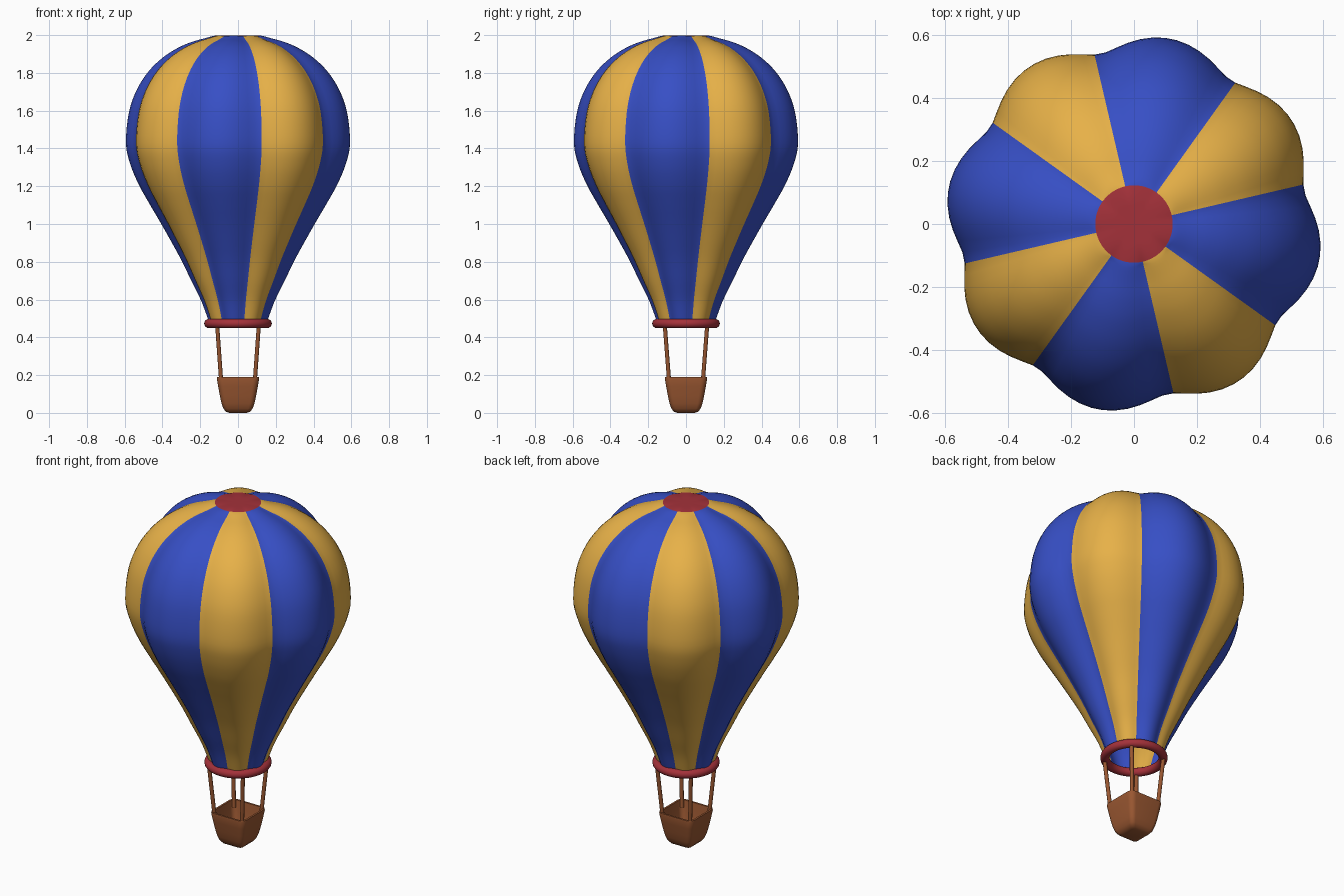
import bpy, bmesh, math
from mathutils import Vector

if "Cube" in bpy.data.objects:
    bpy.data.objects.remove(bpy.data.objects["Cube"])


def material(name, rgb):
    m = bpy.data.materials.new(name)
    m.diffuse_color = (*rgb, 1)
    m.use_nodes = True
    m.node_tree.nodes["Principled BSDF"].inputs["Base Color"].default_value = m.diffuse_color
    return m


BLUE = material("blue cloth", (0.038, 0.078, 0.56))
GOLD = material("gold cloth", (0.80, 0.44, 0.065))
RED = material("dark red", (0.37, 0.031, 0.042))
BROWN = material("wicker brown", (0.32, 0.095, 0.031))


def make_object(name, bm, mats, angle=40):
    me = bpy.data.meshes.new(name)
    bmesh.ops.recalc_face_normals(bm, faces=bm.faces)
    bm.to_mesh(me)
    bm.free()
    for m in mats:
        me.materials.append(m)
    ob = bpy.data.objects.new(name, me)
    bpy.context.collection.objects.link(ob)
    bpy.ops.object.select_all(action='DESELECT')
    bpy.context.view_layer.objects.active = ob
    ob.select_set(True)
    bpy.ops.object.shade_smooth_by_angle(angle=math.radians(angle))
    return ob


def smooth_profile(pts, steps):
    """Catmull-Rom curve through (radius, height) points."""
    p = [Vector(q) for q in pts]
    p = [2 * p[0] - p[1]] + p + [2 * p[-1] - p[-2]]
    out = []
    for i in range(1, len(p) - 2):
        a, b, c, d = p[i - 1:i + 3]
        for s in range(steps):
            t = s / steps
            out.append(0.5 * (2 * b + (c - a) * t + (2 * a - 5 * b + 4 * c - d) * t * t
                              + (3 * b - a - 3 * c + d) * t ** 3))
    return out + [p[-2]]


def loft(bm, rings):
    """Quads between successive closed rings."""
    vs = [[bm.verts.new(co) for co in r] for r in rings]
    for a, b in zip(vs, vs[1:]):
        n = len(a)
        for i in range(n):
            bm.faces.new((a[i], a[(i + 1) % n], b[(i + 1) % n], b[i]))
    return vs


# Envelope: eight bulging gores, tapered skirt below, full rounded crown above
SEG, LOBE0, CAP_R = 96, math.radians(78.75), 0.123
POW, SOFT = 2 / 2.25, 0.07
dome = [(0.576 * math.cos(t) ** POW, 1.43 + 0.57 * math.sin(t) ** POW)
        for t in (math.radians(d) for d in (14, 27, 39, 50, 60, 68, 75))]
profile = smooth_profile([
    (0.147, 0.475), (0.188, 0.59), (0.240, 0.70), (0.292, 0.81), (0.345, 0.91),
    (0.400, 1.01), (0.457, 1.11), (0.511, 1.21), (0.555, 1.32), (0.576, 1.43)]
    + dome + [(CAP_R, 1.997)], 4)
profile += [Vector((0.06, 1.997))]
rings = []
for r, z in profile:
    ring = []
    for i in range(SEG):
        a = LOBE0 + 2 * math.pi * (i + 0.5) / SEG
        c = math.cos(4 * (a - LOBE0))
        f = (math.sqrt(c * c + SOFT) - SOFT ** 0.5) / (math.sqrt(1 + SOFT) - SOFT ** 0.5)
        rr = r * (0.957 + 0.086 * f) if r > CAP_R + 0.001 or z < 1.5 else r
        dip = 0.006 * max(0, (z - 1.43) / 0.57) * max(0, min(1, (r - 0.1) / 0.1))
        ring.append((rr * math.cos(a), rr * math.sin(a), z - dip * (1 - f)))
    rings.append(ring)
bm = bmesh.new()
vs = loft(bm, rings)
pole = bm.verts.new((0, 0, 1.997))
for i in range(SEG):
    bm.faces.new((vs[-1][i], vs[-1][(i + 1) % SEG], pole))
for f in bm.faces:
    c = f.calc_center_median()
    d = math.degrees(math.atan2(c.y, c.x) - LOBE0) % 90
    if c.z > 1.9 and math.hypot(c.x, c.y) < CAP_R:
        f.material_index = 2                      # crown patch
    else:
        f.material_index = 0 if min(d, 90 - d) < 24.4 else 1
make_object("balloon_envelope", bm, [BLUE, GOLD, RED], 60)

# Mouth ring
bpy.ops.mesh.primitive_torus_add(major_radius=0.155, minor_radius=0.024, major_segments=64,
                                 minor_segments=16, location=(0, 0, 0.473))
ring_ob = bpy.context.object
ring_ob.name = "mouth_ring"
ring_ob.data.materials.append(RED)
bpy.ops.object.shade_smooth_by_angle(angle=math.radians(60))


# Basket: rounded square tub with an inner hollow
def rounded_square(h, z, rad):
    pts = []
    for k in range(4):
        for s in range(7):
            a = math.pi / 2 * (k + s / 6)
            m = math.pi / 2 * k + math.pi / 4
            cx = (h - rad) * math.sqrt(2)
            pts.append((cx * math.cos(m) + rad * math.cos(a),
                        cx * math.sin(m) + rad * math.sin(a), z))
    return pts


bm = bmesh.new()
outer = [(0.045, 0.0), (0.064, 0.006), (0.077, 0.022), (0.087, 0.05), (0.096, 0.09),
         (0.105, 0.14), (0.112, 0.182), (0.111, 0.19)]
inner = [(0.100, 0.19), (0.093, 0.14), (0.084, 0.09), (0.075, 0.05), (0.06, 0.025)]
vs = loft(bm, [rounded_square(h, z, 0.3 * h) for h, z in outer + inner])
bm.faces.new(vs[0])
bm.faces.new(vs[-1])
make_object("basket", bm, [BROWN])

# Four ropes from basket corners to the ring
for sx, side in ((-1, "left"), (1, "right")):
    for sy, end in ((-1, "front"), (1, "back")):
        lo = Vector((sx * 0.088, sy * 0.088, 0.15))
        hi = Vector((sx * 0.111, sy * 0.113, 0.475))
        bpy.ops.mesh.primitive_cylinder_add(vertices=12, radius=0.011, depth=(hi - lo).length,
                                            location=(lo + hi) / 2)
        rope = bpy.context.object
        rope.rotation_euler = (hi - lo).to_track_quat('Z', 'Y').to_euler()
        rope.name = f"rope_{end}_{side}"
        rope.data.materials.append(BROWN)
        bpy.ops.object.shade_smooth_by_angle(angle=math.radians(40))
